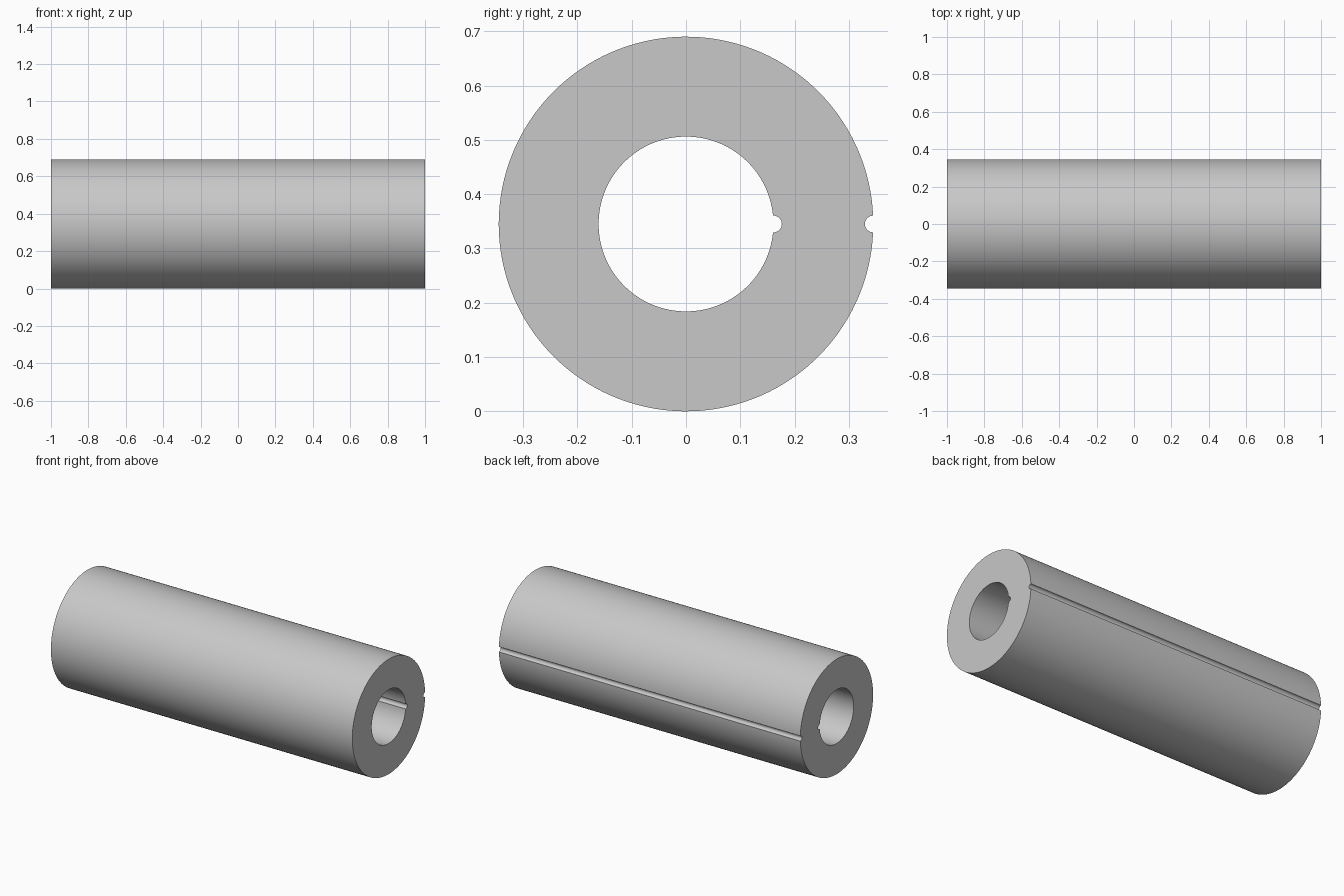
import bpy
import bmesh
from math import pi, sin, cos, acos, asin, radians

if "Cube" in bpy.data.objects:
    bpy.data.objects.remove(bpy.data.objects["Cube"], do_unlink=True)

HALF_LENGTH = 1.0
OUTER, BORE, GROOVE = 0.345, 0.161, 0.0155
ARC_STEPS, GROOVE_STEPS = 128, 14


def grooved_circle(radius, outward):
    """Circle in (y, z) with a round groove centred on its rim at +y."""
    gap = 2 * asin(GROOVE / (2 * radius))
    points = []
    for i in range(ARC_STEPS + 1):
        a = gap + (2 * pi - 2 * gap) * i / ARC_STEPS
        points.append((radius * cos(a), radius * sin(a)))
    # The groove runs from the lower rim point round to the upper one
    start = acos((radius * cos(gap) - radius) / GROOVE)
    sweep = start if outward else pi - start
    for i in range(1, GROOVE_STEPS):
        t = -sweep + 2 * sweep * i / GROOVE_STEPS
        side = 1 if outward else -1
        points.append((radius + side * GROOVE * cos(t), GROOVE * sin(t)))
    return points


def ring(bm, points, x):
    return [bm.verts.new((x, y, z + OUTER)) for y, z in points]


# Tube: outer wall, bore wall and two flat end faces
bm = bmesh.new()
outer, bore = grooved_circle(OUTER, False), grooved_circle(BORE, True)
loops = [ring(bm, outer, -HALF_LENGTH), ring(bm, outer, HALF_LENGTH),
         ring(bm, bore, HALF_LENGTH), ring(bm, bore, -HALF_LENGTH)]
count = len(outer)
for k in range(4):
    a, b = loops[k], loops[(k + 1) % 4]
    for i in range(count):
        j = (i + 1) % count
        bm.faces.new((a[i], a[j], b[j], b[i]))
bmesh.ops.recalc_face_normals(bm, faces=bm.faces)
mesh = bpy.data.meshes.new("grooved_tube")
bm.to_mesh(mesh)
bm.free()
tube = bpy.data.objects.new("grooved_tube", mesh)
bpy.context.collection.objects.link(tube)

# Plain grey finish
grey = bpy.data.materials.new("light_grey")
grey.use_nodes = True
colour = (0.58, 0.58, 0.58, 1)
grey.diffuse_color = colour
for node in grey.node_tree.nodes:
    if node.type == "BSDF_PRINCIPLED":
        node.inputs["Base Color"].default_value = colour
mesh.materials.append(grey)

# Smooth walls with crisp rims and groove edges
bpy.ops.object.select_all(action="DESELECT")
tube.select_set(True)
bpy.context.view_layer.objects.active = tube
bpy.ops.object.shade_smooth_by_angle(angle=radians(30))
